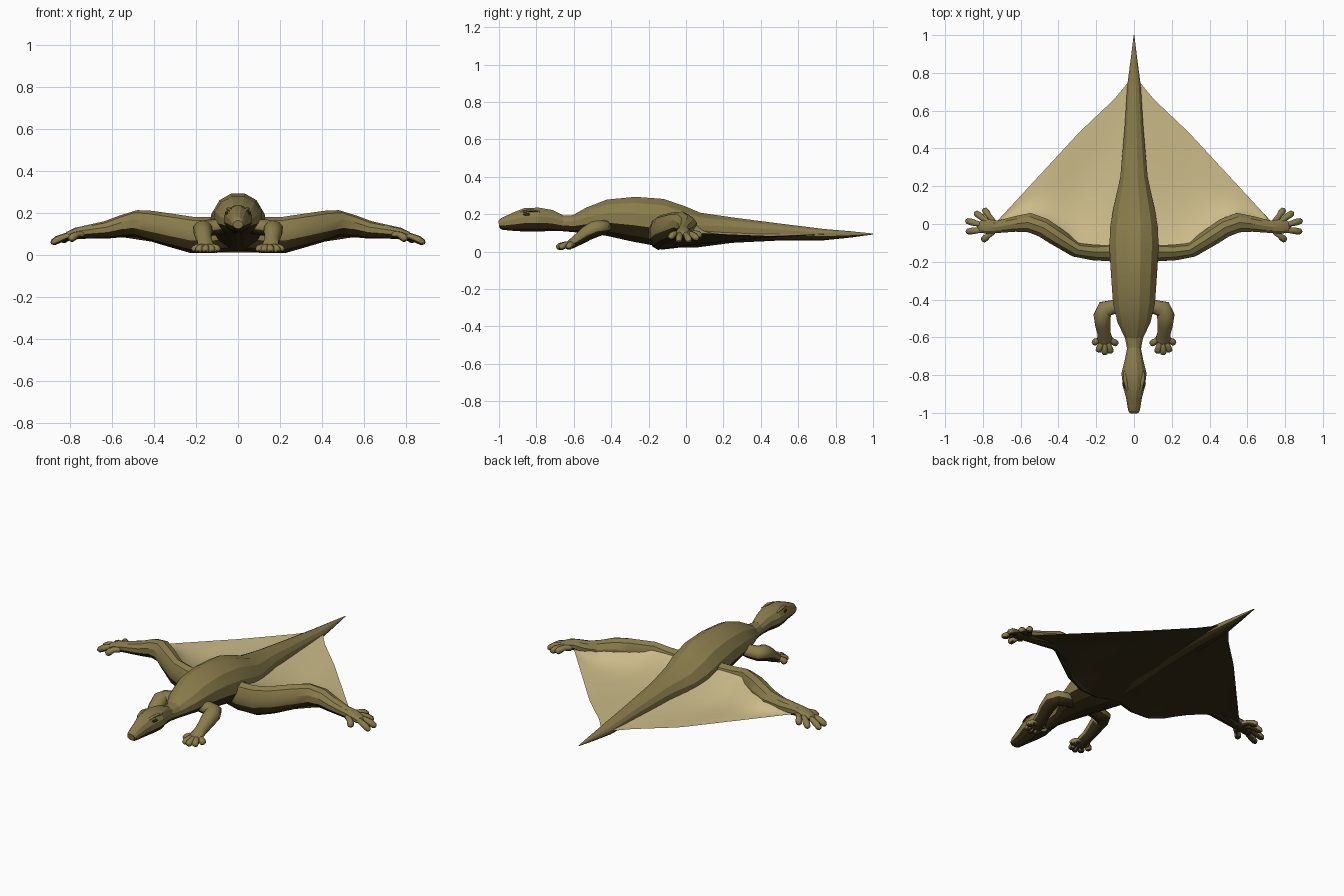
import bpy, bmesh, math
from mathutils import Vector

if "Cube" in bpy.data.objects:
    bpy.data.objects.remove(bpy.data.objects["Cube"])


def material(name, rgb):
    m = bpy.data.materials.new(name)
    m.use_nodes = True
    m.diffuse_color = (*rgb, 1)
    bsdf = m.node_tree.nodes["Principled BSDF"]
    bsdf.inputs["Base Color"].default_value = (*rgb, 1)
    bsdf.inputs["Roughness"].default_value = 0.9
    return m


OLIVE = material("olive skin", (0.25, 0.2, 0.07))
TAN = material("tan membrane", (0.6, 0.5, 0.25))
DARK = material("dark underside", (0.035, 0.024, 0.007))


def finish(bm, name, mats, smooth):
    mesh = bpy.data.meshes.new(name)
    bm.to_mesh(mesh)
    bm.free()
    ob = bpy.data.objects.new(name, mesh)
    bpy.context.collection.objects.link(ob)
    for m in mats:
        mesh.materials.append(m)
    bpy.ops.object.select_all(action="DESELECT")
    ob.select_set(True)
    bpy.context.view_layer.objects.active = ob
    bpy.ops.object.shade_smooth_by_angle(angle=math.radians(smooth))


def tube(name, path, sides=10, belly=-0.4, side=1, smooth=30, skin=OLIVE):
    """Loft ellipses along (x, y, z, half width, half height); belly = normal z limit."""
    bm = bmesh.new()
    pts = [Vector((side * p[0], p[1], p[2])) for p in path]
    rings = []
    for i, p in enumerate(pts):
        d = (pts[min(i + 1, len(pts) - 1)] - pts[max(i - 1, 0)]).normalized()
        across = d.cross(Vector((0, 0, 1))).normalized()
        up = across.cross(d)
        w, h = path[i][3:5]
        rings.append([bm.verts.new(p + across * w * math.cos(a) + up * h * math.sin(a))
                      for a in (math.tau * (k + 0.5) / sides for k in range(sides))])
    for a, b in zip(rings, rings[1:]):
        for k in range(sides):
            n = (k + 1) % sides
            bm.faces.new((a[k], a[n], b[n], b[k]))
    bm.faces.new(rings[0])
    bm.faces.new(rings[-1])
    bmesh.ops.recalc_face_normals(bm, faces=bm.faces)
    bm.normal_update()
    for f in bm.faces:
        if f.normal.z < belly:
            f.material_index = 1
    finish(bm, name, (skin, DARK), smooth)


def digit(name, base, tip, r, side):
    """A toe with a raised knuckle and a rounded end."""
    a, b = Vector(base), Vector(tip)
    path = []
    for t, s in ((0, 0.9), (0.45, 0.8), (0.75, 1.0), (0.93, 0.85), (1, 0.35)):
        p = a.lerp(b, t)
        p.z += 0.012 * math.sin(math.pi * t)
        path.append((*p, r * s, r * s))
    tube(name, path, 8, belly=-0.6, side=side, smooth=50)


def interp(table, x):
    for (x0, v0), (x1, v1) in zip(table, table[1:]):
        if x <= x1:
            return v0 + (v1 - v0) * (x - x0) / (x1 - x0)
    return table[-1][1]


# Head, trunk and tail: y, half width, bottom, top
profile = [
    (-1.0, .024, .125, .165), (-.985, .032, .115, .18), (-.92, .043, .108, .21),
    (-.86, .06, .105, .235), (-.79, .069, .105, .238), (-.72, .05, .108, .225),
    (-.66, .038, .108, .195), (-.6, .05, .102, .197), (-.52, .09, .095, .24),
    (-.42, .115, .08, .282), (-.28, .125, .05, .298), (-.14, .134, .025, .288),
    (-.03, .132, .015, .25), (.07, .115, .02, .212), (.25, .075, .045, .185),
    (.5, .052, .058, .152), (.74, .036, .06, .122), (.88, .017, .075, .11),
    (1.0, .002, .092, .097)]
tube("body", [(0, y, (lo + hi) / 2, w, (hi - lo) / 2) for y, w, lo, hi in profile],
     12, belly=-0.4, smooth=20)

for s, label in ((1, "left"), (-1, "right")):
    # Brow and eye
    tube(label + "_brow", [(.022, -.9, .2, .005, .004), (.036, -.87, .214, .01, .008),
                           (.046, -.83, .22, .01, .008), (.05, -.78, .214, .005, .004)],
         8, side=s, smooth=50)
    tube(label + "_eye", [(.048, -.87, .199, .002, .003), (.053, -.86, .2, .006, .007),
                          (.057, -.845, .2, .006, .007), (.059, -.835, .199, .002, .003)],
         8, side=s, smooth=50, skin=DARK)

    # Hind leg
    tube(label + "_hind_leg", [
        (.04, -.13, .11, .06, .09), (.13, -.148, .095, .052, .086),
        (.22, -.148, .096, .046, .086), (.31, -.132, .116, .044, .08),
        (.42, -.06, .14, .052, .072), (.48, -.02, .15, .054, .064),
        (.55, .007, .138, .054, .053), (.63, .0, .12, .043, .042),
        (.72, -.015, .11, .034, .032), (.77, -.014, .103, .04, .028),
        (.81, -.014, .09, .034, .022), (.828, -.014, .082, .014, .01)],
        10, belly=-0.15, side=s, smooth=25)
    hind_toes = [(.795, .08, .08), (.842, .062, .065), (.89, .018, .055),
                 (.888, -.04, .055), (.802, -.087, .07)]
    for i, tip in enumerate(hind_toes):
        digit(f"{label}_hind_toe_{i + 1}", (.745 + .012 * min(i, 4 - i), .012 - .013 * i, .097),
              tip, .019, s)

    # Front leg
    tube(label + "_front_leg", [
        (.05, -.44, .14, .035, .035), (.11, -.44, .132, .04, .038),
        (.155, -.45, .128, .047, .04), (.168, -.485, .122, .048, .045),
        (.166, -.53, .098, .042, .04), (.16, -.575, .066, .036, .032),
        (.153, -.615, .04, .042, .025), (.15, -.64, .028, .032, .017)],
        10, belly=-0.45, side=s, smooth=45)
    front_toes = [(.092, -.635), (.122, -.682), (.155, -.69), (.19, -.675), (.214, -.63)]
    for i, tip in enumerate(front_toes):
        digit(f"{label}_front_toe_{i + 1}", (.133 + .01 * i, -.605 - .006 * min(i, 4 - i), .036),
              (*tip, .017), .019, s)

# Gliding membrane: an upper and a lower skin that meet along the rear edge
rear = [(0, .78), (.04, .74), (.1, .665), (.29, .485), (.72, .02)]
rear_z = [(0, .095), (.3, .083), (.72, .1)]
NX, NY = 40, 16


def skin_sheet(name, front, front_z, power, mat):
    bm = bmesh.new()
    grid = []
    for i in range(NX + 1):
        x = .72 * (2 * i / NX - 1)
        ax = abs(x)
        row = []
        for j in range(NY + 1):
            v = (j / NY) ** 1.4
            y = interp(front, ax) * (1 - v) + interp(rear, ax) * v
            z0, z1 = interp(front_z, ax), interp(rear_z, ax)
            ripple = .004 * math.sin(math.pi * v) * math.sin(14 * ax + 5 * y)
            row.append(bm.verts.new((x, y, z1 + (z0 - z1) * (1 - v) ** power + ripple)))
        grid.append(row)
    for a, b in zip(grid, grid[1:]):
        for j in range(NY):
            bm.faces.new((a[j], b[j], b[j + 1], a[j + 1]))
    bm.normal_update()
    if mat == DARK:
        bmesh.ops.reverse_faces(bm, faces=bm.faces)
    finish(bm, name, (mat,), 40)


skin_sheet("membrane_top",
           [(0, -.12), (.13, -.115), (.23, -.11), (.31, -.098), (.42, -.02), (.48, .02),
            (.55, .045), (.63, .03), (.72, .0)],
           [(0, .15), (.13, .155), (.3, .16), (.47, .175), (.55, .165), (.63, .135), (.72, .103)],
           4, TAN)
skin_sheet("membrane_underside",
           [(0, -.12), (.13, -.14), (.3, -.13), (.42, -.06), (.53, .0), (.72, -.005)],
           [(0, .012), (.2, .012), (.4, .062), (.55, .085), (.72, .095)],
           1.3, DARK)
